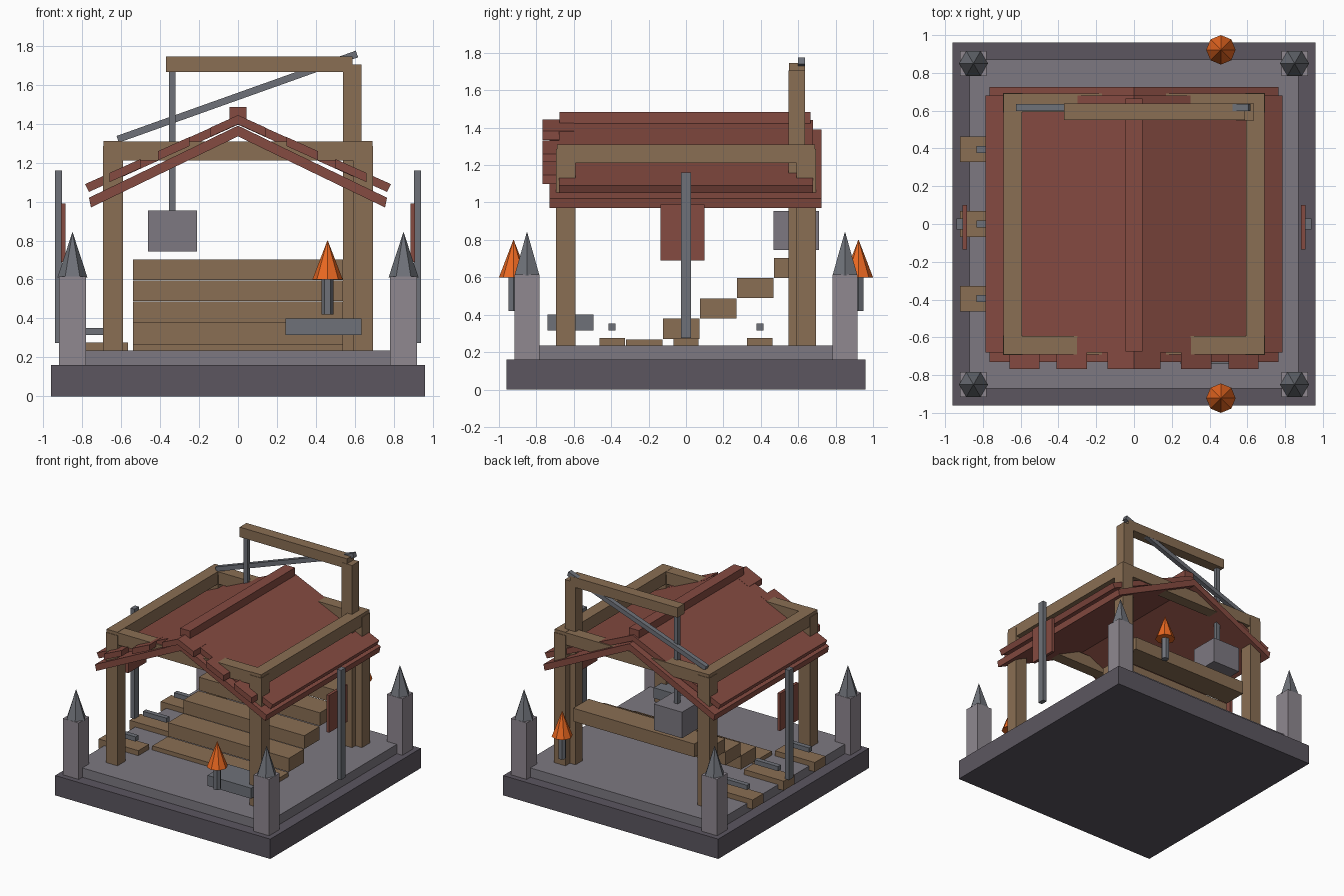
import bpy, bmesh, math
from mathutils import Matrix, Vector

if "Cube" in bpy.data.objects:
    bpy.data.objects.remove(bpy.data.objects["Cube"])


def material(name, rgb):
    m = bpy.data.materials.new(name)
    m.diffuse_color = (*[(c / 255) ** 2.2 for c in rgb], 1)
    m.use_nodes = True
    m.node_tree.nodes["Principled BSDF"].inputs["Base Color"].default_value = m.diffuse_color
    return m


STONE_DARK = material("dark_stone", (92, 87, 96))
STONE = material("stone", (124, 120, 128))
PALE = material("pale_stone", (142, 135, 143))
WOOD = material("wood", (136, 110, 84))
RED = material("red_tile", (132, 76, 67))
METAL = material("metal", (110, 113, 120))
FIRE = material("flame_orange", (235, 104, 38))


def finish(name, bm, mat):
    bmesh.ops.recalc_face_normals(bm, faces=bm.faces)
    me = bpy.data.meshes.new(name)
    bm.to_mesh(me)
    bm.free()
    me.materials.append(mat)
    ob = bpy.data.objects.new(name, me)
    bpy.context.collection.objects.link(ob)
    return ob


def box(name, x, y, z, mat):
    """Box from (min, max) ranges."""
    bm = bmesh.new()
    bmesh.ops.create_cube(bm, size=1)
    for v in bm.verts:
        v.co = Vector([(a + b) / 2 + c * (b - a) for (a, b), c in zip((x, y, z), v.co)])
    return finish(name, bm, mat)


def cone(name, x, y, z0, z1, r0, r1, sides, mat):
    bm = bmesh.new()
    bmesh.ops.create_cone(bm, cap_ends=True, segments=sides, radius1=r0, radius2=r1, depth=z1 - z0,
                          matrix=Matrix.Translation((x, y, (z0 + z1) / 2)) @ Matrix.Rotation(math.pi / 2, 4, 'Z'))
    return finish(name, bm, mat)


def prism(name, profile, y0, y1, mat):
    """Front-view (x, z) profile extruded along y."""
    bm = bmesh.new()
    f = bm.faces.new([bm.verts.new((x, y0, z)) for x, z in profile])
    new = bmesh.ops.extrude_face_region(bm, geom=[f])["geom"]
    bmesh.ops.translate(bm, vec=(0, y1 - y0, 0), verts=[v for v in new if isinstance(v, bmesh.types.BMVert)])
    return finish(name, bm, mat)


# Stone platform
box("platform_base", (-.96, .96), (-.96, .96), (0, .16), STONE_DARK)
box("platform_floor", (-.87, .87), (-.87, .87), (.16, .235), STONE)

for sx in (-1, 1):
    # Corner pillars with spikes
    for sy in (-1, 1):
        x, y = .85 * sx, .85 * sy
        box("corner_pillar", (x - .07, x + .07), (y - .067, y + .067), (.16, .615), PALE)
        cone("pillar_spike", x, y, .61, .845, .077, 0, 6, METAL)
    # Banners on poles
    x = .922 * sx
    box("banner_pole", (x - .018, x + .018), (-.028, .028), (.275, 1.16), METAL)
    x = .897 * sx
    box("banner", (x - .012, x + .012), (-.135, .1), (.69, .99), RED)

# Timber frame
for sx in (-1, 1):
    for sy in (-1, 1):
        x, y = .642 * sx, .642 * sy
        box("frame_post", (x - .052, x + .052), (y - .052, y + .052), (.235, 1.285), WOOD)
    x = .642 * sx
    box("side_beam", (x - .048, x + .048), (-.69, .69), (1.21, 1.31), WOOD)
    y = .642 * sx
    box("cross_beam", (-.69, .69), (y - .048, y + .048), (1.21, 1.308), WOOD)

# Two roof layers and ridge
prism("roof_lower", [(-.755, .97), (0, 1.335), (.755, .97), (.765, 1.02), (0, 1.39), (-.765, 1.02)], -.73, .725, RED)
prism("roof_upper", [(-.765, 1.05), (0, 1.395), (.765, 1.05), (.785, 1.09), (0, 1.442), (-.785, 1.09)], -.68, .68, RED)
box("roof_ridge", (-.044, .044), (-.675, .665), (1.42, 1.485), RED)

# Front tile ends
for sx in (-1, 1):
    for a, b in ((0, .14), (.25, .41), (.5, .66)):
        top = lambda t: 1.444 - .45 * t
        prism("eave_tile", [(sx * a, top(a) - .047), (sx * b, top(b) - .047),
                            (sx * b, top(b)), (sx * a, top(a))], -.768, -.6, RED)

# Crane with brace, rope and hanging block
box("crane_post", (.54, .635), (.547, .637), (.235, 1.705), WOOD)
box("crane_arm", (-.37, .588), (.55, .637), (1.665, 1.745), WOOD)
prism("crane_brace", [(-.612, 1.303), (.617, 1.741), (.605, 1.775), (-.624, 1.337)], .598, .636, METAL)
box("crane_rope", (-.354, -.32), (.577, .611), (.95, 1.67), METAL)
box("hanging_block", (-.462, -.21), (.468, .71), (.745, .955), STONE)

# Stepped seating
for i, (z0, z1) in enumerate(((.165, .268), (.27, .38), (.38, .487), (.49, .596), (.597, .703))):
    y = -.322 + .198 * i
    box("seating_step", (-.54, .54), (y, y + .196), (z0, z1), WOOD)

# Low planks with floating bars along the left side
for y in (-.395, 0, .395):
    box("side_plank", (-.92, -.565), (y - .068, y + .068), (.2, .276), WOOD)
    box("side_bar", (-.835, -.625), (y - .019, y + .019), (.315, .352), METAL)

# Front counter slab
box("counter_slab", (.245, .635), (-.74, -.495), (.315, .4), METAL)

# Torches front and back
for y in (-.922, .922):
    cone("torch_handle", .46, y, .42, .61, .03, .03, 6, METAL)
    cone("torch_flame", .46, y, .6, .803, .078, 0, 8, FIRE)
